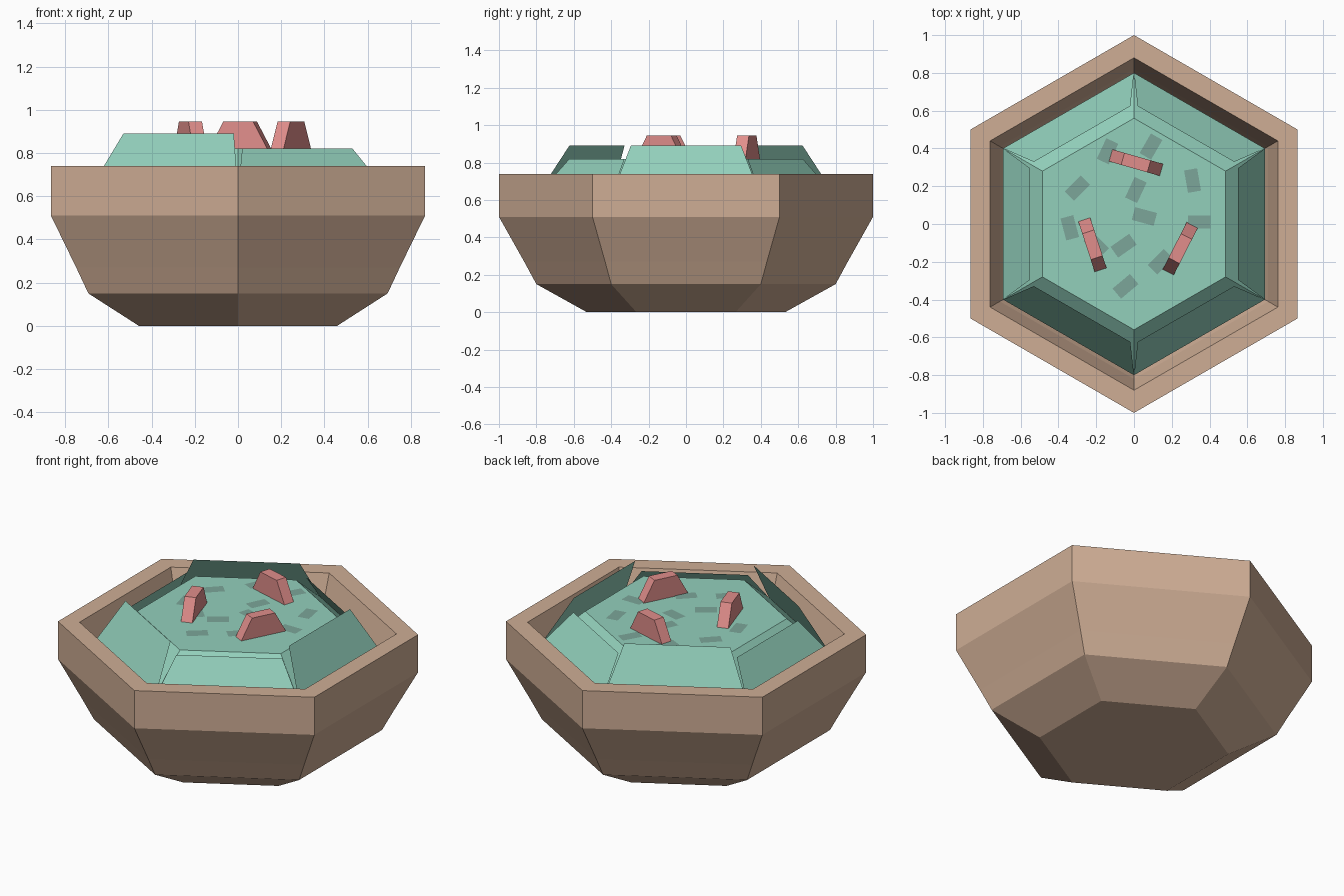
import bpy
from math import sin, cos, pi, radians
from mathutils import Matrix

if "Cube" in bpy.data.objects:
    bpy.data.objects.remove(bpy.data.objects["Cube"])


def material(name, rgb):
    m = bpy.data.materials.new(name)
    m.diffuse_color = (*rgb, 1)
    m.use_nodes = True
    m.node_tree.nodes["Principled BSDF"].inputs["Base Color"].default_value = m.diffuse_color
    return m


TAN = material("clay", (0.62, 0.42, 0.30))
GREEN = material("leaf_green", (0.29, 0.63, 0.50))
DARK = material("flake_green", (0.20, 0.38, 0.32))
PINK = material("pink", (0.75, 0.27, 0.26))


def make(name, verts, faces, mat):
    me = bpy.data.meshes.new(name)
    me.from_pydata(verts, [], faces)
    me.materials.append(mat)
    ob = bpy.data.objects.new(name, me)
    bpy.context.collection.objects.link(ob)
    return ob


def hex_lathe(name, profile, mat):
    """Six-sided stack of rings from (radius, z), capped at both ends."""
    verts = [(r * sin(k * pi / 3), r * cos(k * pi / 3), z)
             for r, z in profile for k in range(6)]
    n = len(profile)
    faces = [(i * 6 + k, i * 6 + 6 + k, i * 6 + 6 + (k + 1) % 6, i * 6 + (k + 1) % 6)
             for i in range(n - 1) for k in range(6)]
    faces += [tuple(range(6)), tuple(reversed(range(6 * n - 6, 6 * n)))]
    return make(name, verts, faces, mat)


# Hexagonal bowl: outer wall, rim, inner wall
hex_lathe("bowl", [(0.53, 0), (0.8, 0.15), (0.865, 0.27), (1, 0.51), (1, 0.74),
                   (0.88, 0.74), (0.82, 0.56), (0.70, 0.30), (0.48, 0.12)], TAN)

# Filling with sloped sides
hex_lathe("filling", [(0.78, 0.60), (0.8, 0.62), (0.56, 0.82)], GREEN)

# Leaf panels leaning inward, alternating high and low
for k in range(6):
    top = 0.89 if k % 2 == 0 else 0.82
    leaf = make(f"leaf_panel_{k + 1}",
                [(0.693, -0.4, 0.62), (0.693, 0.4, 0.62), (0.55, 0.295, top), (0.55, -0.295, top)],
                [(0, 1, 2, 3)], GREEN)
    leaf.data.transform(Matrix.Rotation(k * pi / 3, 4, 'Z'))

# Flat flakes on the filling: x, y, angle
flakes = [(-.14, .385, 65), (.09, .41, 60), (-.30, .19, 45), (.01, .18, 65),
          (.31, .23, 100), (.055, .04, -15), (.345, .01, 0), (-.34, -.02, 105),
          (-.2, -.11, -45), (-.055, -.115, 35), (-.045, -.33, 40), (.14, -.2, 45)]
for i, (x, y, a) in enumerate(flakes):
    f = make(f"flake_{i + 1}", [(-.06, -.035, 0), (.06, -.035, 0), (.06, .035, 0), (-.06, .035, 0)],
             [(0, 1, 2, 3)], DARK)
    f.data.transform(Matrix.Translation((x, y, 0.823)) @ Matrix.Rotation(radians(a), 4, 'Z'))

# Pink wedge-ended slices
for i, (x, y, a) in enumerate([(.01, .325, -16), (-.22, -.11, -72), (.245, -.13, 63)]):
    w = 0.033
    outline = [(-.14, .82), (.14, .82), (.072, .945), (-.072, .945)]
    verts = [(u, s * w, z) for s in (-1, 1) for u, z in outline]
    faces = [(0, 1, 2, 3), (7, 6, 5, 4)] + \
            [(j, j + 4, (j + 1) % 4 + 4, (j + 1) % 4) for j in range(4)]
    s = make(f"pink_slice_{i + 1}", verts, faces, PINK)
    s.data.transform(Matrix.Translation((x, y, 0)) @ Matrix.Rotation(radians(a), 4, 'Z'))
